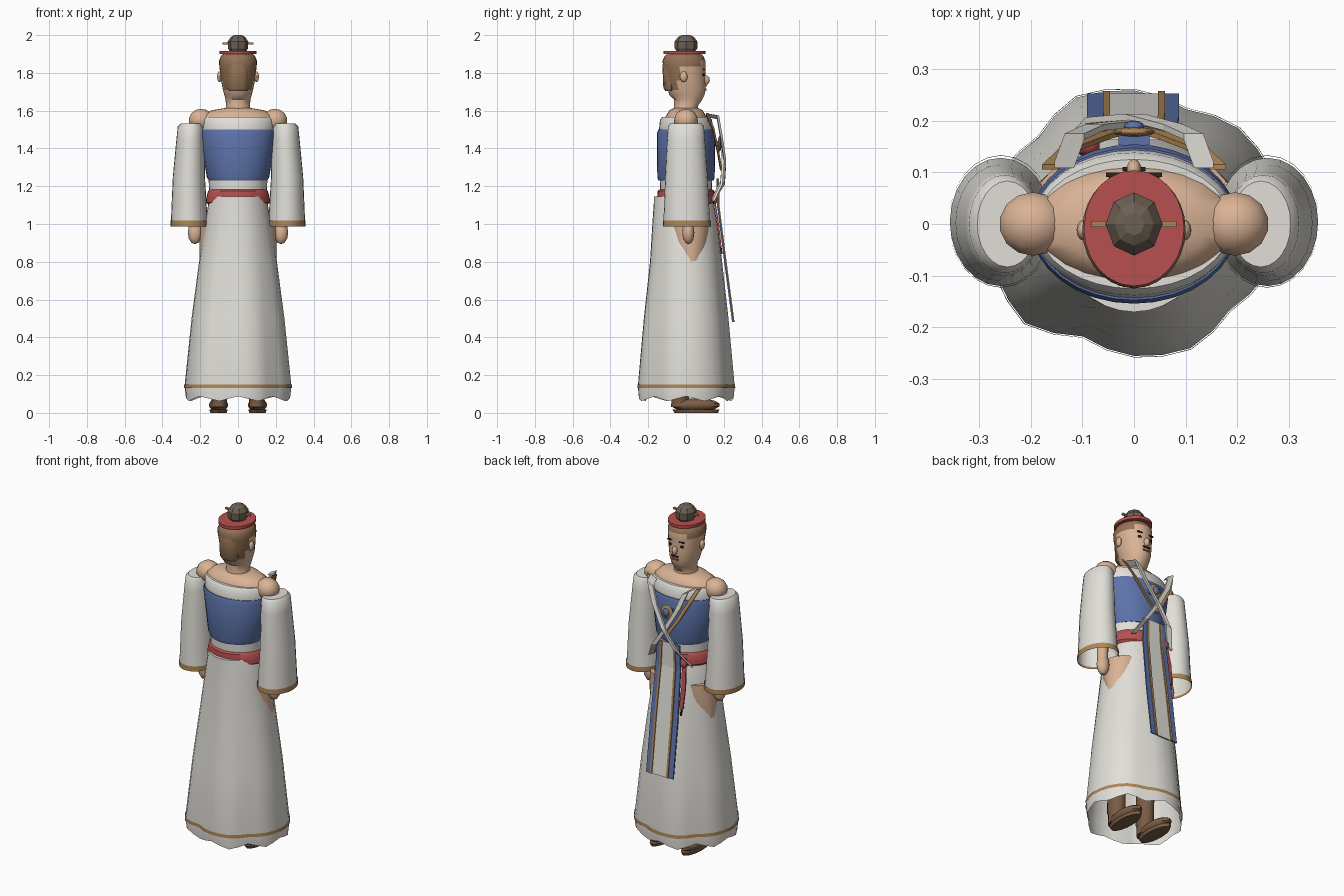
import bpy, bmesh, math
from mathutils import Vector

if "Cube" in bpy.data.objects:
    bpy.data.objects.remove(bpy.data.objects["Cube"])


def material(name, rgb):
    m = bpy.data.materials.new(name)
    m.diffuse_color = (*rgb, 1)
    m.use_nodes = True
    m.node_tree.nodes["Principled BSDF"].inputs["Base Color"].default_value = m.diffuse_color
    return m


WHITE = material("cream_cloth", (0.76, 0.74, 0.69))
BLUE = material("blue_cloth", (0.11, 0.17, 0.40))
RED = material("red_cloth", (0.48, 0.08, 0.08))
GOLD = material("gold_trim", (0.42, 0.24, 0.09))
SKIN = material("skin", (0.70, 0.45, 0.30))
HAIR = material("brown_hair", (0.30, 0.17, 0.09))
BUN = material("dark_hair", (0.15, 0.115, 0.085))
SHOE = material("brown_leather", (0.20, 0.11, 0.06))
BLACK = material("black", (0.02, 0.018, 0.016))


def finish(name, bm, mats, smooth=True, rule=None):
    bmesh.ops.recalc_face_normals(bm, faces=bm.faces)
    me = bpy.data.meshes.new(name)
    bm.to_mesh(me)
    bm.free()
    ob = bpy.data.objects.new(name, me)
    bpy.context.collection.objects.link(ob)
    for m in mats if isinstance(mats, tuple) else (mats,):
        me.materials.append(m)
    if rule:
        for p in me.polygons:
            p.material_index = rule(p.center)
    if smooth:
        bpy.ops.object.select_all(action='DESELECT')
        ob.select_set(True)
        bpy.context.view_layer.objects.active = ob
        bpy.ops.object.shade_smooth_by_angle(angle=math.radians(40))
    return ob


def loft(name, rings, mats, n=24, caps=(True, True), smooth=True, rule=None, warp=None):
    """Stack of ellipses (z, rx, ry, cx, cy)."""
    bm = bmesh.new()
    rows = []
    for r in rings:
        z, rx, ry, cx, cy = (tuple(r) + (0, 0))[:5]
        row = []
        for i in range(n):
            a = math.tau * i / n
            p = Vector((cx + rx * math.cos(a), cy + ry * math.sin(a), z))
            row.append(bm.verts.new(warp(p, a) if warp else p))
        rows.append(row)
    for lo, hi in zip(rows, rows[1:]):
        for i in range(n):
            j = (i + 1) % n
            bm.faces.new((lo[i], lo[j], hi[j], hi[i]))
    if caps[0]:
        bm.faces.new(rows[0])
    if caps[1]:
        bm.faces.new(rows[-1])
    return finish(name, bm, mats, smooth, rule)


def ball(name, loc, size, mat, seg=16, smooth=True):
    bm = bmesh.new()
    bmesh.ops.create_uvsphere(bm, u_segments=seg, v_segments=max(6, seg // 2), radius=1)
    for v in bm.verts:
        v.co = Vector(a * b + c for a, b, c in zip(v.co, size, loc))
    return finish(name, bm, mat, smooth)


def box(name, loc, size, mat):
    bm = bmesh.new()
    bmesh.ops.create_cube(bm, size=1)
    for v in bm.verts:
        v.co = Vector(a * b + c for a, b, c in zip(v.co, size, loc))
    return finish(name, bm, mat, False)


def strip(name, path, width, mat, thick=0.008, side=(1, 0, 0)):
    """Flat ribbon following a path, widened along side."""
    bm = bmesh.new()
    s = Vector(side).normalized() * width / 2
    t = Vector((0, thick, 0))
    rows = [[bm.verts.new(q) for q in (p - s, p + s, p + s - t, p - s - t)]
            for p in map(Vector, path)]
    for a, b in zip(rows, rows[1:]):
        for i in range(4):
            j = (i + 1) % 4
            bm.faces.new((a[i], a[j], b[j], b[i]))
    bm.faces.new(rows[0])
    bm.faces.new(rows[-1])
    return finish(name, bm, mat, False)


# Pleated skirt: hem radii by angle, blended to an ellipse at the waist
HEM = [.285, .285, .275, .245, .26, .27, .25, .275,
       .285, .285, .285, .24, .257, .265, .25, .275]


def pleat(p, a):
    u = a / math.tau * 16
    i = int(u + 1e-6) % 16
    f = u - int(u + 1e-6)
    hem = HEM[i] * (1 - f) + HEM[(i + 1) % 16] * f
    base = 0.28 * 0.255 / math.hypot(0.255 * math.cos(a), 0.28 * math.sin(a))
    t = max(0, min(1, (1.14 - p.z) / 1.0))
    k = 1 + (hem / base - 1) * t
    z = p.z + (0.013 * math.cos(8 * a) if p.z < 0.1 else 0)
    return Vector((p.x * k, p.y * k, z))


loft("skirt", [(.075, .272, .248), (.14, .278, .253), (.5, .243, .222), (.8, .205, .19),
               (1.0, .175, .172, 0, -.006), (1.12, .155, .158, 0, -.012),
               (1.145, .145, .155, 0, -.015)], WHITE, 32, (False, True), warp=pleat)
loft("skirt_hem_band", [(.131, .281, .256), (.15, .28, .255)], GOLD, 32, (False, False), warp=pleat)

# Torso clothing
loft("inner_robe", [(1.1, .15, .135), (1.22, .155, .138), (1.5, .194, .143),
                    (1.55, .197, .138), (1.567, .188, .125)], WHITE, 32)
loft("blue_bodice", [(1.23, .155, .146), (1.25, .166, .152), (1.48, .201, .154),
                     (1.50, .197, .147)], BLUE, 32)
loft("red_sash", [(1.10, .155, .135), (1.115, .17, .15), (1.14, .168, .153),
                  (1.175, .158, .15), (1.182, .152, .14)], RED, 32)
loft("upper_chest", [(1.55, .188, .118), (1.575, .19, .105), (1.602, .14, .088),
                     (1.615, .06, .06)], SKIN)

# Head, with a hairline chosen by height and direction


def hairline(c):
    back = c.y < -0.035 and c.z > 1.70
    return 1 if back or c.z > 1.835 + 0.2 * max(0, c.y) else 0


loft("head", [(1.58, .075, .07), (1.625, .063, .063), (1.66, .066, .075, 0, .012),
              (1.68, .072, .092, 0, .005), (1.71, .08, .1, 0, .004), (1.76, .09, .107, 0, -.004),
              (1.80, .095, .109, 0, -.007), (1.835, .099, .112, 0, -.01), (1.865, .1, .113, 0, -.011),
              (1.89, .09, .102, 0, -.01), (1.905, .07, .08, 0, -.008), (1.912, .04, .045)],
     (SKIN, HAIR), 28, rule=hairline)
loft("nape_hair", [(1.705, .05, .03, 0, -.08), (1.72, .057, .04, 0, -.08),
                   (1.84, .06, .045, 0, -.08), (1.865, .05, .035, 0, -.08)], HAIR, 12)
ball("nose", (0, .104, 1.762), (.015, .022, .026), SKIN, 10)
box("mouth", (0, .103, 1.712), (.04, .009, .009), RED)
box("moustache", (0, .106, 1.73), (.045, .008, .006), BLACK)
loft("headband", [(1.9, .09, .104, 0, -.008), (1.9, .097, .112, 0, -.008),
                  (1.917, .097, .112, 0, -.008), (1.917, .09, .104, 0, -.008)],
     RED, 24, (True, True))
loft("hair_bun", [(1.9, .036, .04), (1.93, .053, .06), (1.965, .055, .061),
                  (1.99, .038, .042), (2.0, .02, .022)], BUN, 8, smooth=False)
box("hair_pin", (0, 0, 1.955), (.165, .012, .01), GOLD)

# Mirrored parts
for side, s in (("left", -1), ("right", 1)):
    ball(side + "_ear", (s * .098, -.012, 1.78), (.013, .02, .029), SKIN, 12)
    ball(side + "_eye", (s * .036, .092, 1.79), (.014, .006, .008), BLACK, 10)
    box(side + "_brow", (s * .037, .095, 1.817), (.034, .009, .006), BLACK)
    ball(side + "_shoulder", (s * .195, 0, 1.55), (.067, .063, .06), SKIN, 14)
    loft(side + "_sleeve", [(1.0, .098, .124, s * .258, .004), (1.25, .085, .112, s * .26, .002),
                            (1.45, .074, .1, s * .252), (1.515, .069, .095, s * .25),
                            (1.532, .058, .083, s * .245)], WHITE, 24, (False, True))
    loft(side + "_cuff_band", [(.988, .101, .128, s * .257, .005), (1.018, .101, .127, s * .257, .005)],
         GOLD, 24, (False, False))
    loft(side + "_arm", [(.98, .03, .028, s * .23, .01), (1.5, .045, .045, s * .22)], SKIN, 12)
    ball(side + "_hand", (s * .228, .012, .955), (.038, .032, .062), SKIN, 12)
    loft(side + "_thigh", [(.68, .09, .04, s * .1, .03), (.77, .103, .06, s * .1, .03),
                           (.9, .105, .10, s * .1, .02), (1.0, .1, .11, s * .1, .015)], SKIN, 20)
    # Shoes and lower legs
    loft(side + "_boot", [(.03, .042, .05, s * .1, -.03), (.09, .04, .048, s * .1, -.03),
                          (.1, .046, .054, s * .1, -.03), (.5, .05, .055, s * .1, -.02)], SHOE, 14)
    ball(side + "_shoe", (s * .103, .05, .042), (.052, .13, .036), SHOE, 14)
    loft(side + "_sole", [(0, .043, .115, s * .103, .055), (.018, .049, .125, s * .103, .052)], SHOE, 16)
    # Crossed collar bands with gold inner edges
    o = .006 * s
    strip(side + "_collar_band", [(s * .135, .12, 1.575), (s * .115, .175, 1.565), (s * .075, .193, 1.46),
                                  (0, .207 + o, 1.33), (-s * .075, .2 + o, 1.22),
                                  (-s * .125, .15, 1.13)], .042, WHITE, .012, (1, 0, .5 * s))
    strip(side + "_collar_trim", [(s * .162, .115, 1.58), (s * .125, .15, 1.50),
                                  (s * .06, .175, 1.38), (0, .19, 1.29)],
          .035, GOLD, .01, (1, 0, .5 * s))

# Brooch on the chest
ball("brooch", (0, .178, 1.425), (.042, .01, .042), GOLD, 14)
ball("brooch_gem", (0, .188, 1.425), (.02, .012, .024), BLUE, 12)
box("brooch_back", (0, .163, 1.425), (.06, .02, .03), BLUE)

# Long hanging panel: pale centre, gold stripes, blue borders
for name, x, w, mat, lift in (("panel_centre", 0, .1, WHITE, 0), ("panel_left_border", -.073, .036, BLUE, 0),
                              ("panel_right_border", .071, .032, BLUE, 0),
                              ("panel_left_stripe", -.053, .013, GOLD, .005),
                              ("panel_right_stripe", .053, .013, GOLD, .005)):
    strip(name, [(x * .8, .17 + lift, 1.24), (x * .9, .172 + lift, 1.1),
                 (x, .21 + lift, .8), (x, .252 + lift, .48)], w, mat)

# Red ribbon hanging from the sash
ball("ribbon_knot", (-.09, .15, 1.135), (.025, .02, .03), RED, 10)
strip("ribbon", [(-.095, .155, 1.13), (-.105, .175, 1.0), (-.098, .188, .88)], .026, RED)
strip("ribbon_tassel", [(-.1, .186, .89), (-.1, .195, .84)], .008, BLACK)
